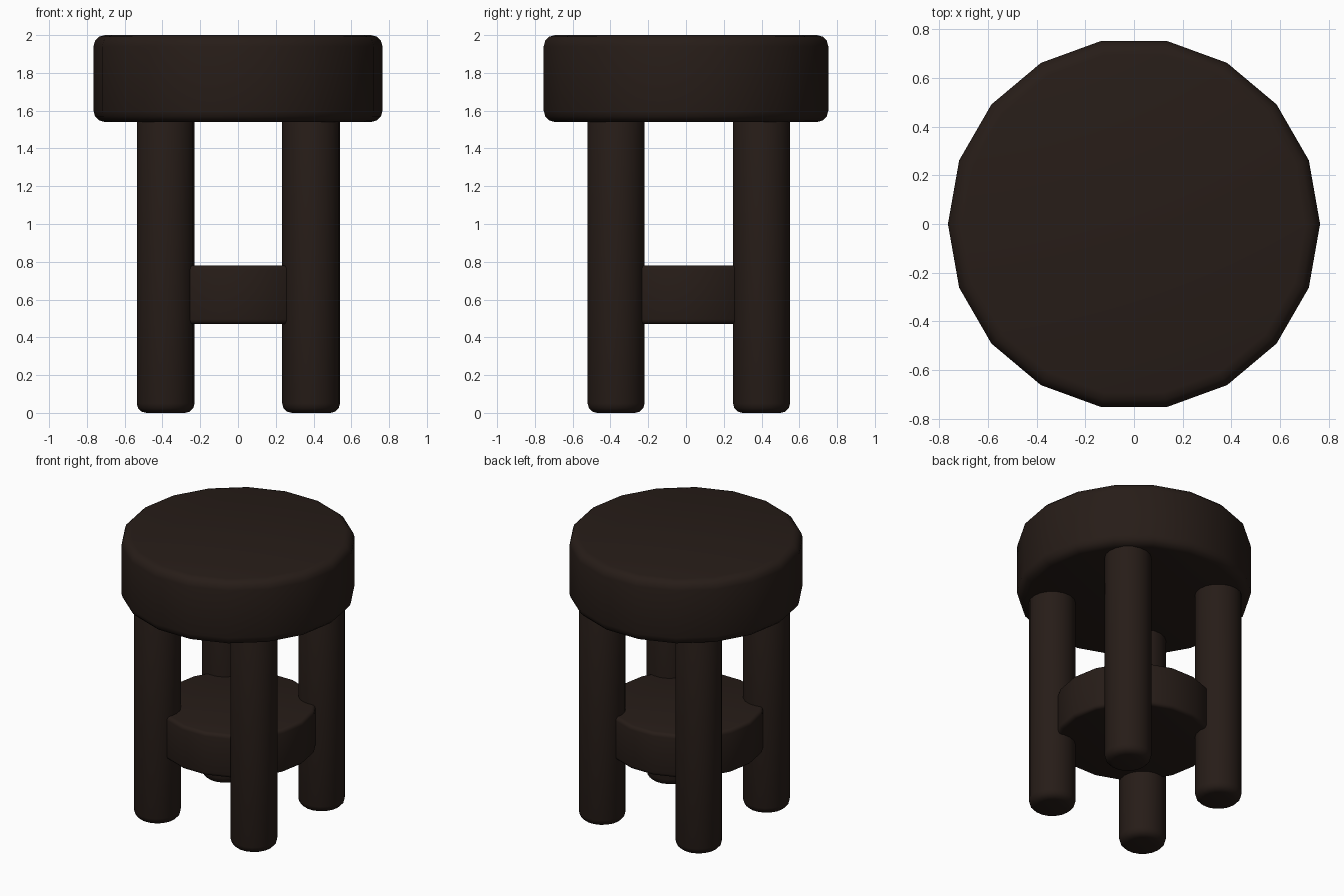
import bpy
import math

if "Cube" in bpy.data.objects:
    bpy.data.objects.remove(bpy.data.objects["Cube"])

SIDES = 18

# Dark stained wood
wood = bpy.data.materials.new("dark_wood")
wood.diffuse_color = (0.02, 0.012, 0.009, 1.0)
wood.use_nodes = True
wood.node_tree.nodes["Principled BSDF"].inputs["Base Color"].default_value = wood.diffuse_color


def rounded_disc(name, x, y, z0, z1, radius, bevel):
    """Upright 18-sided cylinder with rounded rims."""
    bpy.ops.mesh.primitive_cylinder_add(
        vertices=SIDES, radius=radius, depth=z1 - z0,
        location=(x, y, (z0 + z1) / 2), rotation=(0, 0, math.pi / 2))
    obj = bpy.context.object
    obj.name = name
    bpy.ops.object.transform_apply(location=False, rotation=True, scale=True)
    mod = obj.modifiers.new("rounded_rims", 'BEVEL')
    mod.width = bevel
    mod.segments = 3
    mod.limit_method = 'ANGLE'
    mod.angle_limit = math.radians(40)
    bpy.ops.object.modifier_apply(modifier=mod.name)
    bpy.ops.object.shade_smooth_by_angle(angle=math.radians(35))
    obj.data.materials.append(wood)
    return obj


# Thick round seat
rounded_disc("seat", 0, 0, 1.54, 2.0, 0.765, 0.06)

# Lower round shelf between the legs
rounded_disc("shelf", 0, 0, 0.47, 0.78, 0.515, 0.025)

# Four straight legs
for side, x in (("left", -0.383), ("right", 0.387)):
    for end, y in (("front", -0.37), ("back", 0.40)):
        rounded_disc(f"{end}_{side}_leg", x, y, 0.0, 1.6, 0.153, 0.05)
